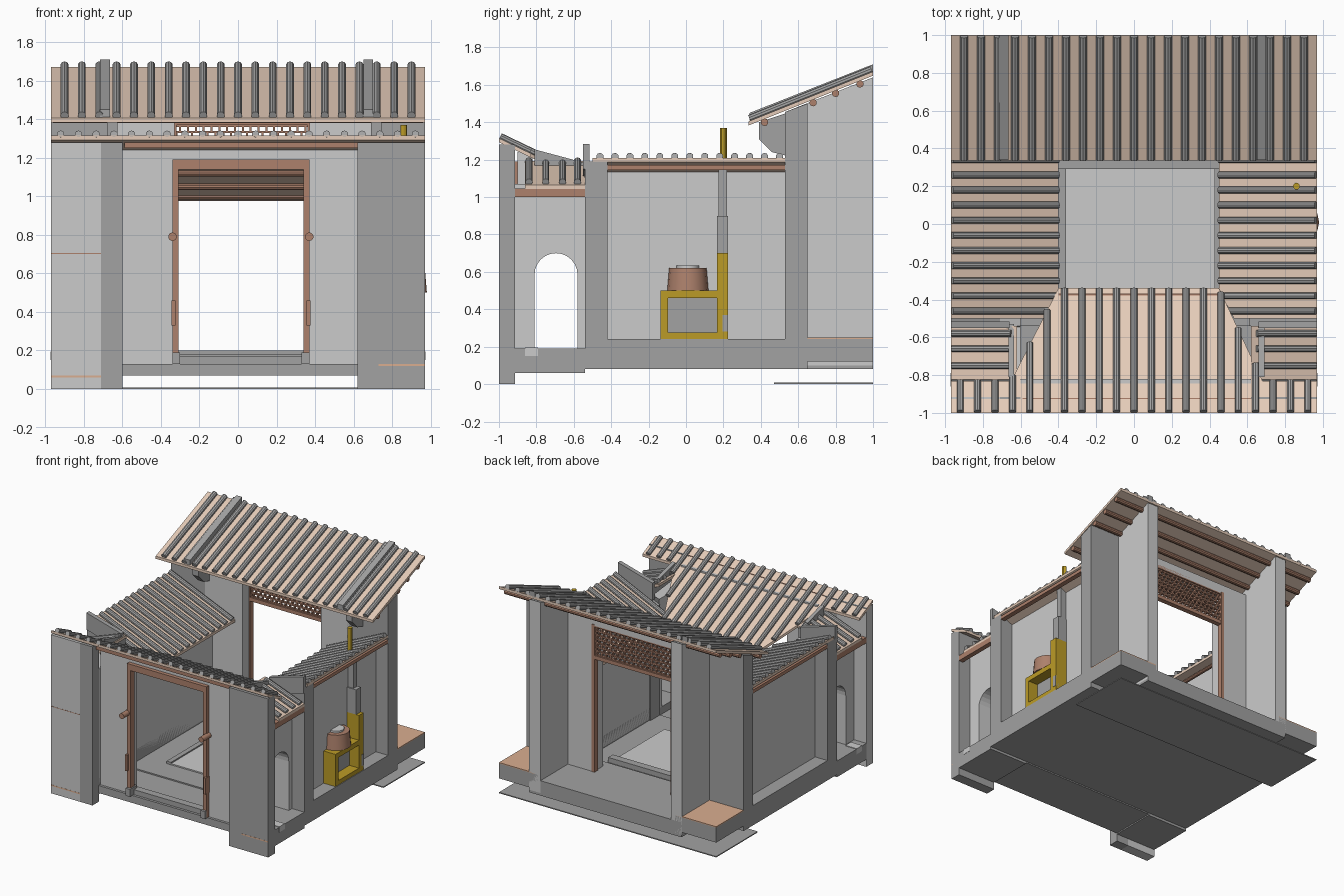
import bpy, bmesh, math
from mathutils import Vector

if "Cube" in bpy.data.objects:
    bpy.data.objects.remove(bpy.data.objects["Cube"])


def mat(name, r, g, b):
    m = bpy.data.materials.new(name)
    m.diffuse_color = (r, g, b, 1)
    m.use_nodes = True
    m.node_tree.nodes["Principled BSDF"].inputs["Base Color"].default_value = m.diffuse_color
    return m


DARK = mat("dark_grey", .36, .36, .36)
TAN = mat("tan", .78, .6, .48)
BROWN = mat("brown", .42, .22, .15)
GOLD = mat("ochre", .5, .33, .02)
ORANGE = mat("terracotta", .7, .42, .28)


def finish(bm, name, m=None, smooth=False):
    bmesh.ops.recalc_face_normals(bm, faces=bm.faces)
    me = bpy.data.meshes.new(name)
    bm.to_mesh(me)
    bm.free()
    ob = bpy.data.objects.new(name, me)
    bpy.context.collection.objects.link(ob)
    if m:
        me.materials.append(m)
    if smooth:
        bpy.context.view_layer.objects.active = ob
        ob.select_set(True)
        bpy.ops.object.shade_smooth_by_angle()
        ob.select_set(False)
    return ob


def add_prism(bm, pts, offset):
    vs = [bm.verts.new(p) for p in pts]
    f = bm.faces.new(vs)
    ext = bmesh.ops.extrude_face_region(bm, geom=[f], use_keep_orig=True)
    bmesh.ops.translate(bm, vec=offset, verts=[v for v in ext["geom"] if isinstance(v, bmesh.types.BMVert)])


def prism(name, pts, offset, m=None):
    bm = bmesh.new()
    add_prism(bm, pts, offset)
    return finish(bm, name, m)


def boxes(name, m, *bs):
    bm = bmesh.new()
    for x0, x1, y0, y1, z0, z1 in bs:
        add_prism(bm, [(x0, y0, z0), (x1, y0, z0), (x1, y1, z0), (x0, y1, z0)], (0, 0, z1 - z0))
    return finish(bm, name, m)


def rods(name, m, segs, r, n=10, r2=None):
    bm = bmesh.new()
    for a, b in segs:
        a, b = Vector(a), Vector(b)
        d = b - a
        new = bmesh.ops.create_cone(bm, cap_ends=True, segments=n, radius1=r, radius2=r2 or r, depth=d.length)["verts"]
        M = d.to_track_quat('Z', 'Y').to_matrix().to_4x4()
        M.translation = (a + b) / 2
        bmesh.ops.transform(bm, matrix=M, verts=new)
    return finish(bm, name, m, True)


def roof(name, outline, z, ribs, r=.019):
    prism(name + "_sheet", [(x, y, z(x, y)) for x, y in outline], (0, 0, -.022), TAN)
    rods(name + "_tiles", DARK, [((*a, z(*a) + .012), (*b, z(*b) + .012)) for a, b in ribs], r)


def spread(a, b, n):
    return [a + (b - a) * i / (n - 1) for i in range(n)]


# Base platforms and floors
boxes("main_platform", DARK, (-.97, .97, -.54, .65, .08, .14), (-.6, .62, -.92, -.54, .07, .13),
      (-.66, .7, .65, 1, .08, .2), (-.6, .62, .46, .65, .14, .2))
for s, xs in (("left", (-.97, -.6)), ("right", (.62, .97))):
    boxes(s + "_room_floor", DARK, (*xs, -.54, .65, .12, .24), (*xs, -.92, -.54, .06, .19),
          (*xs, .65, 1, .12, .24))
    boxes(s + "_back_paving", ORANGE, (*xs, .65, 1, .24, .248))
boxes("courtyard_paving", None, (-.36, .43, -.34, .29, .14, .15))
boxes("courtyard_kerb", DARK, (-.4, .45, .29, .35, .14, .18), (-.4, -.36, -.34, .29, .14, .16))
boxes("ground_sheet", DARK, (-.97, .97, .47, 1, 0, .008))
boxes("alley_step", None, (.87, .972, -.86, -.79, .15, .195), (-.972, -.87, -.86, -.79, .15, .195))

# Side walls with arched passage, tops sloping with the roof; hall gables behind
arch = [(-.58, .19)] + [(-.695 + .115 * math.cos(t), .585 + .115 * math.sin(t))
                        for t in spread(0, math.pi, 13)] + [(-.81, .19)]
profile = [(.53, .15), (.53, 1.03), (-.54, 1.03), (-.545, 1.07), (-.92, 1.07), (-.92, .15),
           (-.9, .15), (-.9, .185)] + arch[::-1] + [(-.54, .185), (-.54, .15)]
for s, k, x in (("left", -1, -.6), ("right", 1, .62)):
    wall = prism(s + "_side_wall", [(x, y, z) for y, z in profile], (k * .86 - x, 0, 0))
    for v in wall.data.vertices:
        if abs(v.co.x) > .8 and abs(v.co.z - 1.03) < .001:
            v.co.z = 1.135
    g = -.665 if k < 0 else .6
    prism(s + "_hall_gable", [(g, y, z) for y, z in ((1, .1), (1, 1.64), (.53, 1.455), (.53, .1))], (.1, 0, 0))

# Front blocks, room dividers, rear hall front
boxes("front_block_right", DARK, (.62, .97, -1, -.915, 0, 1.28))
boxes("front_block_left", None, (-.97, -.71, -1, -.915, 0, 1.28))
boxes("front_pillar_left", DARK, (-.71, -.6, -1, -.915, 0, 1.28))
boxes("block_trim", ORANGE, (.73, .97, -1.001, -.99, .12, .13), (-.97, -.71, -1.001, -.99, .06, .07))
boxes("block_groove", BROWN, (-.97, -.71, -1.001, -.99, .7, .705))
for s, k in (("left", -1), ("right", 1)):
    prism(s + "_divider_wall", [(k * x, -.54, z) for x, z in ((.61, .1), (.97, .1), (.97, 1.19), (.61, 1.03))],
          (0, .12, 0), DARK)
    prism(s + "_hall_wall", [(k * .6, y, z) for y, z in ((.53, .1), (.65, .1), (.65, 1.5), (.53, 1.455))],
          (k * .37, 0, 0), DARK)
boxes("hall_front_wall", None, (-.6, -.33, .53, .65, .15, 1.455), (.37, .62, .53, .65, .15, 1.455),
      (-.33, .37, .53, .65, 1.38, 1.455))
boxes("entrance_wall", None, (-.6, -.33, -.9, -.82, .1, 1.24), (.36, .62, -.9, -.82, .1, 1.24),
      (-.33, .36, -.9, -.82, 1.17, 1.24))


# Roofs: sheet plus round tile ribs
def valley(y):
    t = max(0, min(1, (-.35 - y) / .47))
    return -.4 - .25 * t, .45 + .23 * t


def front_end(x):
    if x < -.66 or x > .69:
        return -.83
    t = max(0, (-.4 - x) / .25, (x - .45) / .23)
    return -.345 - .47 * min(1, t)


roof("front_roof", [(-.97, -1), (.97, -1), (.97, -.83), (.68, -.83), (.45, -.34), (-.4, -.34), (-.65, -.83), (-.97, -.83)],
     lambda x, y: 1.315 - .48 * (y + 1),
     [((x, -.993), (x, front_end(x))) for x in spread(-.92, .92, 21)])
roof("hall_roof", [(-.97, .335), (.97, .335), (.97, 1), (-.97, 1)],
     lambda x, y: 1.405 + .4 * (y - .335),
     [((x, .34), (x, .993)) for x in spread(-.9, .9, 21)], .021)
ys = spread(.5, -.46, 13)
roof("left_roof", [(-.97, .53), (-.4, .53), (-.4, -.35), (-.48, -.5), (-.97, -.5)],
     lambda x, y: .97 + .24 * (-.4 - x) / .57,
     [((-.962, y), (valley(y)[0], y)) for y in ys])
roof("right_roof", [(.45, .53), (.97, .53), (.97, -.5), (.53, -.5), (.45, -.35)],
     lambda x, y: .97 + .24 * (x - .45) / .52,
     [((.962, y), (valley(y)[1], y)) for y in ys])
for s, k in (("left", -1), ("right", 1)):
    roof(s + "_alley_roof", [(k * .62, -.86), (k * .97, -.86), (k * .97, -.54), (k * .62, -.54)],
         lambda x, y: 1.065 + .11 * (.97 - abs(x)) / .3,
         [((k * .962, y), (k * .65, y)) for y in (-.84, -.75, -.66, -.58)])
    prism(s + "_parapet", [(k * x, -.55, z) for x, z in ((.97, 1.15), (.97, 1.285), (.66, 1.2), (.66, 1.06))],
          (0, .035, 0), DARK)
    x0 = .66 if k > 0 else -.665
    prism(s + "_alley_coping", [(x0, y, z) for y, z in
          ((-.81, 1.13), (-.53, 1.1), (-.53, 1.18), (-.81, 1.255))], (.03, 0, 0), DARK)
    # raised gable ridges over the hall with a hanging end block
    g = -.715 if k < 0 else .65
    prism(s + "_gable_ridge", [(g, y, z) for y, z in
          ((.34, 1.41), (1, 1.66), (1, 1.71), (.34, 1.45))], (.05, 0, 0), DARK)
    e = -.68 if k < 0 else .69
    prism(s + "_gable_corbel", [(e, y, z) for y, z in
          ((.39, 1.31), (.46, 1.24), (.54, 1.22), (.54, 1.45), (.39, 1.4))], (.055, 0, 0), DARK)

# Purlins and eave beams
rods("hall_purlins", BROWN, [((-.96, y, z), (.96, y, z)) for y, z in
     ((.42, 1.40), (.68, 1.505), (.8, 1.555), (.93, 1.605))], .02)
rods("front_purlins", BROWN, [((-.4, y, z), (.45, y, z)) for y, z in ((-.38, 1.0), (-.52, 1.05), (-.66, 1.12))], .017)
boxes("front_eave_beam", BROWN, (-.59, .62, -.97, -.92, 1.25, 1.28))
for s, k in (("left", -1), ("right", 1)):
    a, b = sorted((k * .93, k * .97))
    boxes(s + "_eave_beams", BROWN, (a, b, -.42, .53, 1.145, 1.172), (a, b, -.915, -.54, 1.0, 1.045))
    rods(s + "_purlin", BROWN, [((k * .52, -.4, .97), (k * .52, .53, .97))], .015)

# Entrance door frame with pivots and stone threshold
boxes("door_frame", BROWN, (-.34, -.31, -.93, -.88, .13, 1.19), (.34, .37, -.93, -.88, .13, 1.19),
      (-.34, .37, -.93, -.88, 1.14, 1.19))
boxes("door_brackets", BROWN, (-.345, -.325, -.95, -.9, .33, .46), (.355, .375, -.95, -.9, .33, .46))
rods("door_pivots", BROWN, [((x, -1, .79), (x, -.9, .79)) for x in (-.34, .37)], .022, 14)
boxes("threshold", DARK, (-.31, .34, -.9, -.84, .13, .17), (-.34, -.3, -.95, -.86, .13, .19), (.33, .37, -.95, -.86, .13, .19))

# Hall doorway frame and lattice
boxes("hall_door_frame", BROWN, (-.345, -.32, .61, .655, .2, 1.39), (.36, .385, .61, .655, .2, 1.39),
      (-.33, .37, .61, .65, 1.11, 1.14), (-.33, .37, .61, .65, 1.37, 1.40))
bars = []
for r, z in enumerate(spread(1.14, 1.365, 8)):
    bars.append((-.33, .37, .62, .64, z - .005, z + .005))
    if r:
        bars += [(x - .005, x + .005, .62, .64, z - .032, z)
                 for x in spread(-.32 + .02 * (r % 2), .33 + .02 * (r % 2), 17)]
boxes("hall_lattice", BROWN, *bars)

# Shallow kitchen stove, pot and chimney against the right side wall
boxes("stove", GOLD, (.86, .965, -.135, -.095, .24, .5), (.86, .965, .165, .225, .24, .7),
      (.86, .965, -.135, .17, .46, .5), (.86, .965, -.135, .17, .24, .275))
boxes("stove_back", DARK, (.85, .88, -.095, .165, .27, .46))
boxes("stove_vent", DARK, (.94, .968, .195, .225, .28, .37))
rods("pot", BROWN, [((.87, .01, .5), (.87, .01, .62))], .11, 16, .1)
rods("pot_lid", None, [((.87, .01, .62), (.87, .01, .635))], .06, 16)
boxes("chimney", DARK, (.85, .94, .165, .225, .7, .9), (.85, .91, .175, .22, .9, 1.16))
rods("chimney_pipe", GOLD, [((.86, .2, 1.14), (.86, .2, 1.37))], .018, 12)
